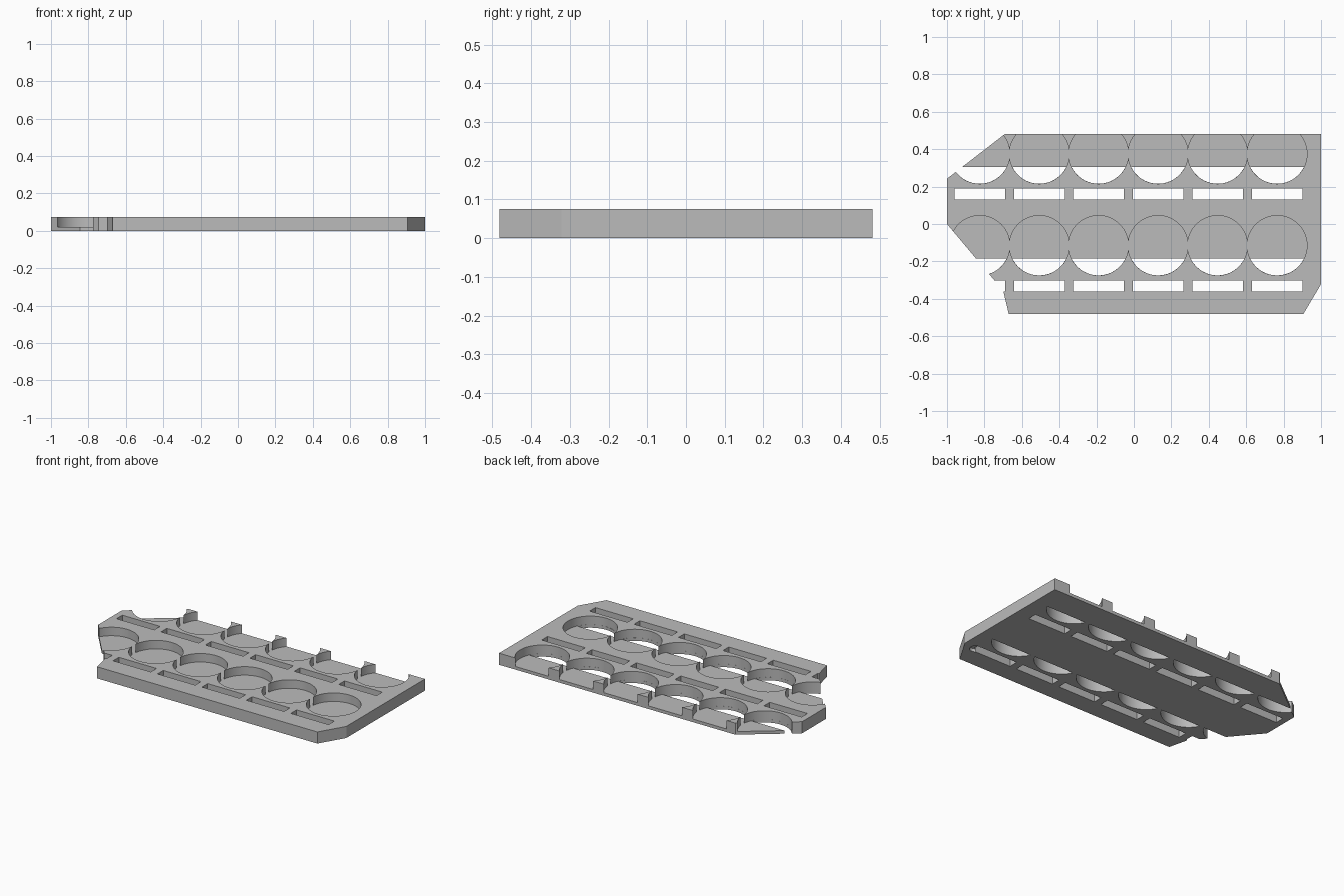
import bpy
import bmesh
import math

if "Cube" in bpy.data.objects:
    bpy.data.objects.remove(bpy.data.objects["Cube"], do_unlink=True)

THICK, FLOOR, RADIUS = 0.075, 0.02, 0.16
COLUMNS = [0.765 - 0.318 * i for i in range(6)]
ROWS = [0.375, -0.115]

grey = bpy.data.materials.new("light grey")
grey.use_nodes = True
colour = (0.5, 0.5, 0.5, 1)
grey.diffuse_color = colour
grey.node_tree.nodes["Principled BSDF"].inputs["Base Color"].default_value = colour


def prism(name, outline, z0, z1):
    """Extrude a flat outline between two heights."""
    bm = bmesh.new()
    base = bm.faces.new([bm.verts.new((x, y, z0)) for x, y in outline])
    top = bmesh.ops.extrude_face_region(bm, geom=[base])["geom"]
    bmesh.ops.translate(bm, vec=(0, 0, z1 - z0),
                        verts=[v for v in top if isinstance(v, bmesh.types.BMVert)])
    bmesh.ops.recalc_face_normals(bm, faces=bm.faces)
    mesh = bpy.data.meshes.new(name)
    bm.to_mesh(mesh)
    bm.free()
    mesh.materials.append(grey)
    obj = bpy.data.objects.new(name, mesh)
    bpy.context.collection.objects.link(obj)
    return obj


def arc(cx, cy, r, start, end, n):
    angles = [start + (end - start) * i / n for i in range(n + 1)]
    return [(cx + r * math.cos(a), cy + r * math.sin(a)) for a in angles]


def circle(cx, cy, r, n=96):
    return arc(cx, cy, r, 0, math.tau, n)[:-1]


def cut(outline, z0, z1):
    """Subtract a prism from the plate and discard the cutter."""
    cutter = prism("cutter", outline, z0, z1)
    cutter.hide_render = True
    mod = plate.modifiers.new("cut", "BOOLEAN")
    mod.operation = "DIFFERENCE"
    mod.solver = "EXACT"
    mod.object = cutter
    bpy.ops.object.modifier_apply(modifier=mod.name)
    bpy.data.objects.remove(cutter, do_unlink=True)


# Plate with clipped corners
plate = prism("tray_plate", [
    (1, 0.482), (-0.69, 0.482), (-1, 0.242), (-1, 0),
    (-0.7, -0.357), (-0.67, -0.482), (0.905, -0.482), (1, -0.322),
], 0, THICK)
bpy.ops.object.select_all(action="DESELECT")
bpy.context.view_layer.objects.active = plate
plate.select_set(True)

dip = math.asin(0.07 / RADIUS)
for cy in ROWS:
    for cx in COLUMNS:
        # Round pocket
        cut(circle(cx, cy, RADIUS), FLOOR, 0.2)
        # Open crescent on the front side of the pocket
        cut(arc(cx, cy, RADIUS - 0.0004, math.pi + dip, math.tau - dip, 40), -0.1, 0.05)
        # Label slot
        y0, y1 = cy - 0.245, cy - 0.186
        x0, x1 = cx - 0.135, cx + 0.135
        cut([(x0, y0), (x1, y0), (x1, y1), (x0, y1)], -0.1, 0.2)

# Small blind recess underneath
cut(circle(0.912, -0.335, 0.034, 32), -0.1, FLOOR)

bpy.ops.object.shade_smooth_by_angle(angle=math.radians(30))
